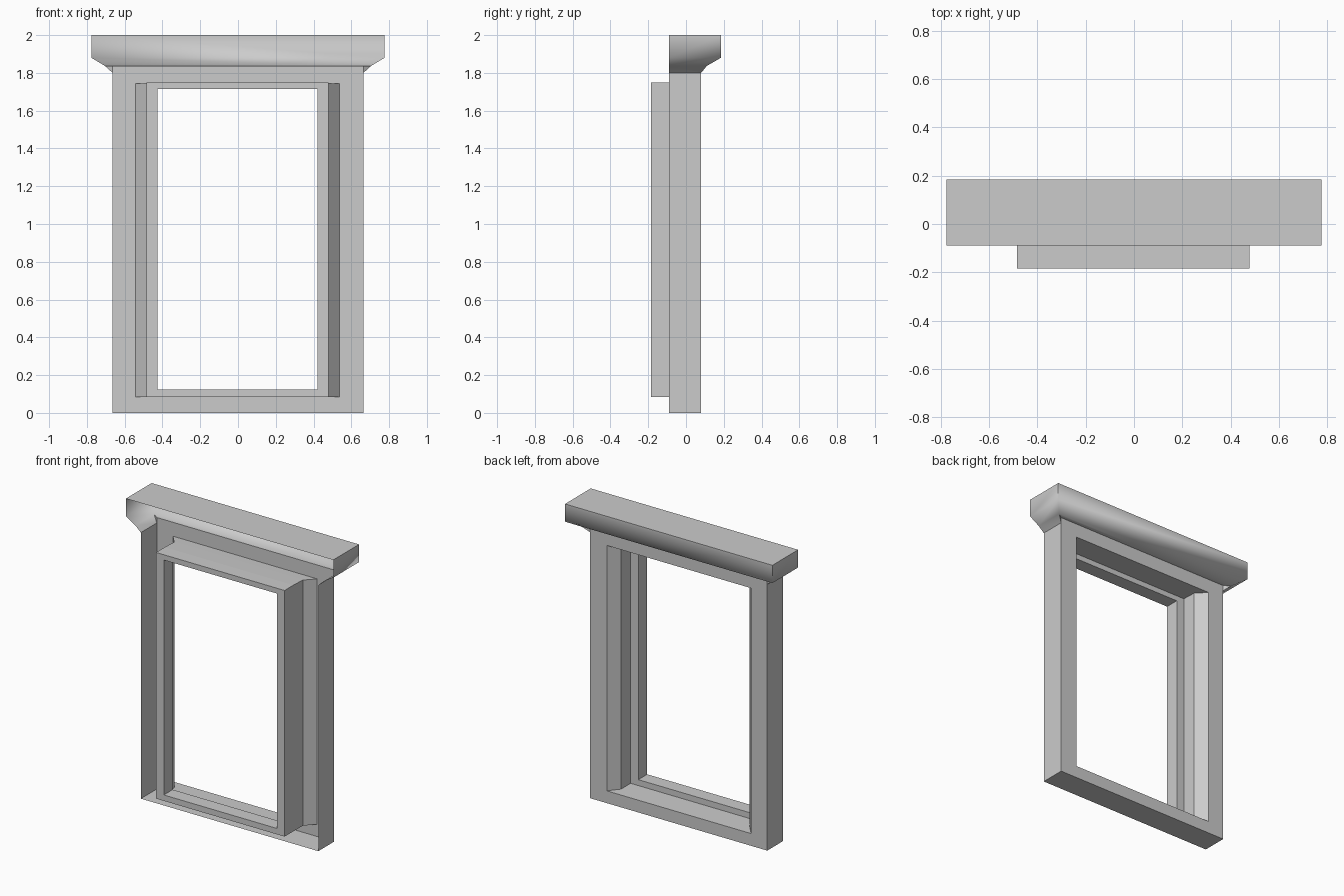
import bpy, bmesh, math

if "Cube" in bpy.data.objects:
    bpy.data.objects.remove(bpy.data.objects["Cube"])

FRONT, BACK = -0.09, 0.08      # open wall side and visible casing face
CX = -0.003                    # centre of the opening


def rect(half, y, z0, z1, cx=0.0):
    return [(cx - half, y, z0), (cx + half, y, z0), (cx + half, y, z1), (cx - half, y, z1)]


def u_path(half, y, z):
    return [(-half, FRONT, z), (-half, y, z), (half, y, z), (half, FRONT, z)]


def loft(bm, rows, closed):
    rows = [[bm.verts.new(p) for p in r] for r in rows]
    n = len(rows[0])
    for a, b in zip(rows, rows[1:]):
        for i in range(n if closed else n - 1):
            j = (i + 1) % n
            bm.faces.new((a[i], a[j], b[j], b[i]))
    return rows


def face(bm, *pts):
    bm.faces.new([bm.verts.new(p) for p in pts])


def finish(name, bm, angle=30):
    bmesh.ops.remove_doubles(bm, verts=bm.verts, dist=0.0005)
    bmesh.ops.recalc_face_normals(bm, faces=bm.faces)
    mesh = bpy.data.meshes.new(name)
    bm.to_mesh(mesh)
    bm.free()
    ob = bpy.data.objects.new(name, mesh)
    bpy.context.collection.objects.link(ob)
    bpy.ops.object.select_all(action='DESELECT')
    bpy.context.view_layer.objects.active = ob
    ob.select_set(True)
    bpy.ops.object.shade_smooth_by_angle(angle=math.radians(angle))
    return ob


# Casing: outer walls (open at the wall side) and the flat face around the opening
bm = bmesh.new()
W, WALL_TOP, FACE_TOP = 0.664, 1.80, 1.837
loft(bm, [[(-W, y, WALL_TOP), (-W, y, 0), (W, y, 0), (W, y, WALL_TOP)]
          for y in (FRONT, BACK)], False)
loft(bm, [rect(W, BACK, 0, FACE_TOP), rect(0.54, BACK, 0.083, 1.743, CX)], True)
finish("casing", bm)

# Reveal: splayed sides running into a straight sleeve, open at both ends
bm = bmesh.new()
loft(bm, [rect(0.54, BACK, 0.083, 1.743, CX), rect(0.481, 0.01, 0.084, 1.746, CX),
          rect(0.481, FRONT, 0.085, 1.75, CX)], True)
finish("reveal", bm)

# Sash: solid square-section ring standing forward of the casing
bm = bmesh.new()
outer, inner = (0.481, 0.085, 1.75), (0.423, 0.125, 1.714)
loft(bm, [rect(h, y, a, b, CX) for (h, a, b), y in
          ((outer, FRONT), (outer, -0.185), (inner, -0.185), (inner, FRONT), (outer, FRONT))], True)
finish("sash", bm)

# Cornice: hollow cap with splayed underside, open at the wall side
bm = bmesh.new()
H, D, h, d = 0.776, 0.185, 0.705, 0.11
rows = loft(bm, [u_path(H, D, 2.0), u_path(H, D, 1.88), u_path(h, d, FACE_TOP)], False)
bm.faces.new(rows[0])
face(bm, (-h, d, FACE_TOP), (h, d, FACE_TOP), (W, BACK, FACE_TOP), (-W, BACK, FACE_TOP))
for s in (-1, 1):
    face(bm, (s * h, FRONT, FACE_TOP), (s * h, d, FACE_TOP),
         (s * W, BACK, WALL_TOP), (s * W, FRONT, WALL_TOP))
    face(bm, (s * h, d, FACE_TOP), (s * W, BACK, FACE_TOP), (s * W, BACK, WALL_TOP))
finish("cornice", bm, 62)
